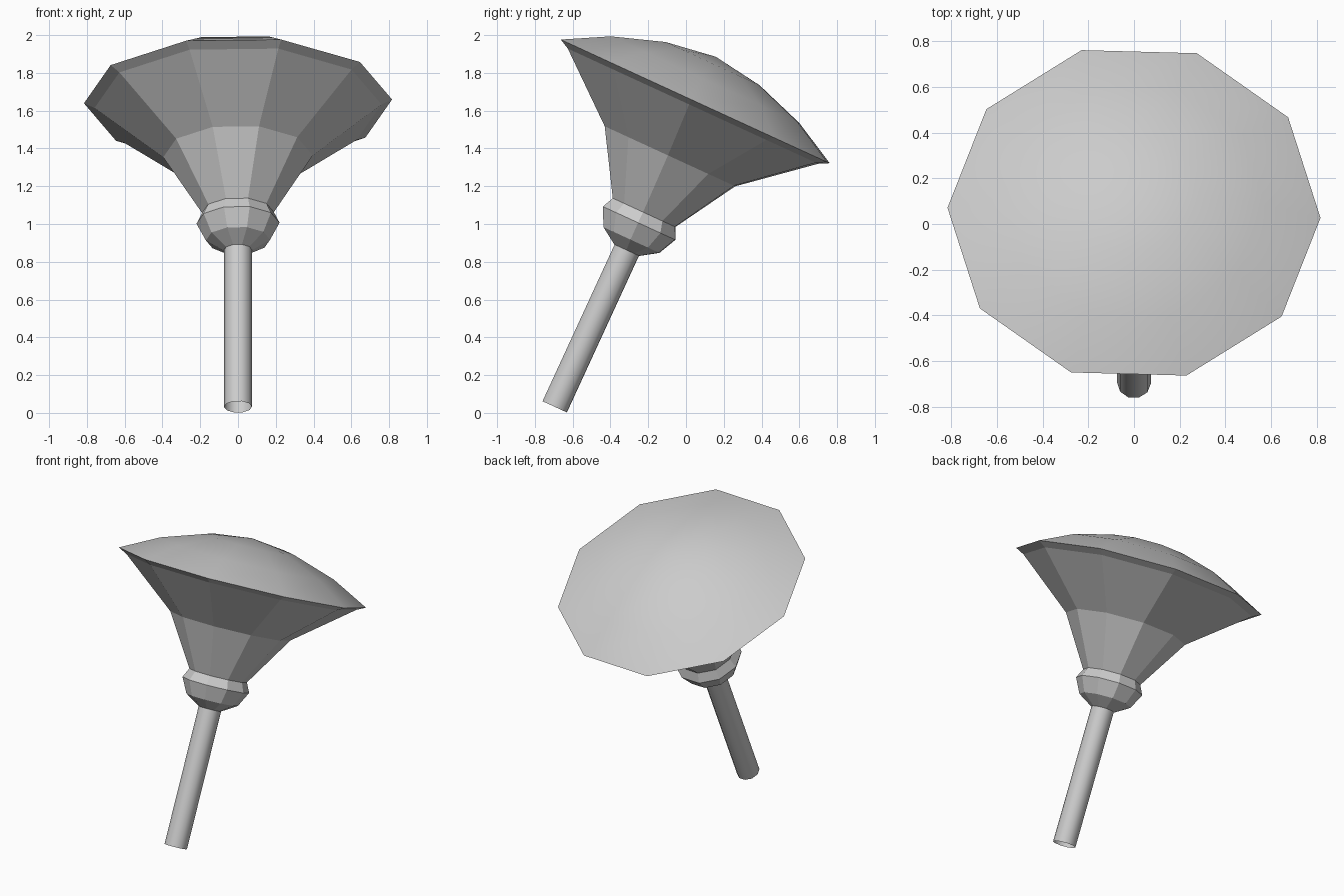
import bpy, bmesh, math
from mathutils import Matrix, Vector

cube = bpy.data.objects.get("Cube")
if cube:
    bpy.data.objects.remove(cube, do_unlink=True)

SIDES = 10
TWIST = math.radians(-1.7)
PLACE = Matrix.Translation((0, -0.695, 0.032)) @ Matrix.Rotation(math.radians(-24.7), 4, 'X')

grey = bpy.data.materials.new("plain grey")
grey.use_nodes = True
colour = (0.6, 0.6, 0.6, 1)
grey.diffuse_color = colour
grey.node_tree.nodes["Principled BSDF"].inputs["Base Color"].default_value = colour


def lathe(name, profile, smooth=False):
    """Revolve (radius, height) points, bottom to top, round the tilted axis."""
    bm = bmesh.new()
    rings = []
    for radius, height in profile:
        count = SIDES if radius else 1
        rings.append([bm.verts.new((radius * math.cos(TWIST + math.tau * i / SIDES),
                                    radius * math.sin(TWIST + math.tau * i / SIDES),
                                    height)) for i in range(count)])
    for low, high in zip(rings, rings[1:]):
        for i in range(SIDES):
            j = (i + 1) % SIDES
            if len(high) == 1:
                bm.faces.new((low[i], low[j], high[0]))
            else:
                bm.faces.new((low[i], low[j], high[j], high[i]))
    for face in bm.faces:
        face.smooth = smooth
    mesh = bpy.data.meshes.new(name)
    bm.to_mesh(mesh)
    bm.free()
    mesh.materials.append(grey)
    obj = bpy.data.objects.new(name, mesh)
    obj.matrix_world = PLACE
    bpy.context.collection.objects.link(obj)
    return obj


# Open-ended round handle
lathe("handle", [(0.074, 0), (0.074, 0.915)], smooth=True)
# Faceted collar where the handle meets the cone
lathe("collar", [(0.076, 0.913), (0.17, 0.972), (0.22, 1.07), (0.19, 1.132)])
# Flared cone with its thin lip
lathe("flared_cone", [(0.19, 1.132), (0.396, 1.46), (0.76, 1.752), (0.816, 1.78)])
# Smooth domed cap
lathe("dome", [(0.816, 1.78), (0.573, 1.906), (0.285, 2.0), (0, 2.04)], smooth=True)
